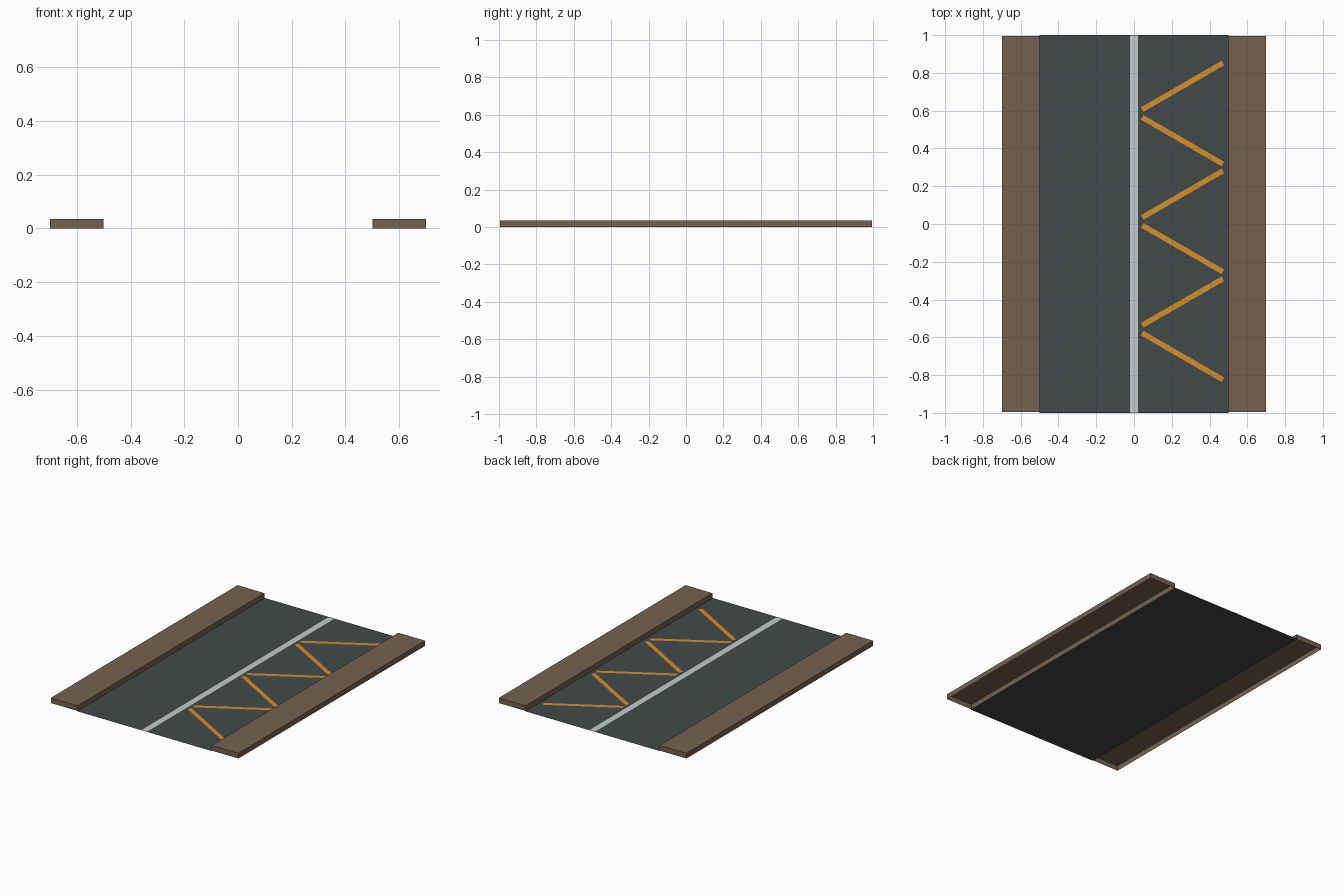
import bpy
import bmesh
import math

if "Cube" in bpy.data.objects:
    bpy.data.objects.remove(bpy.data.objects["Cube"])


def material(name, r, g, b):
    """Flat colour from 0-255 screen values, stored as linear."""
    lin = [(c / 255 / 12.92) if c < 11 else ((c / 255 + 0.055) / 1.055) ** 2.4 for c in (r, g, b)]
    m = bpy.data.materials.new(name)
    m.diffuse_color = (*lin, 1)
    m.use_nodes = True
    m.node_tree.nodes["Principled BSDF"].inputs["Base Color"].default_value = m.diffuse_color
    return m


asphalt = material("asphalt", 66, 73, 73)
paint_white = material("white paint", 198, 203, 204)
paint_orange = material("orange paint", 212, 142, 44)
kerb_brown = material("brown kerb", 117, 97, 79)


def add(name, bm, mat):
    me = bpy.data.meshes.new(name)
    bm.to_mesh(me)
    bm.free()
    me.materials.append(mat)
    ob = bpy.data.objects.new(name, me)
    bpy.context.collection.objects.link(ob)
    return ob


def plate(name, length, width, mat, loc=(0, 0, 0), angle=0):
    """Flat single-sheet rectangle, length along its own x."""
    bm = bmesh.new()
    bmesh.ops.create_grid(bm, x_segments=1, y_segments=1, size=0.5)
    bmesh.ops.scale(bm, vec=(length, width, 1), verts=bm.verts)
    ob = add(name, bm, mat)
    ob.location = loc
    ob.rotation_euler.z = angle
    return ob


# Road surface and centre line
plate("road", 1.0, 2.0, asphalt)
plate("centre_line", 0.042, 2.0, paint_white, (0, 0, 0.001))

# Raised pavements, open underneath
for side, label in ((-1, "left"), (1, "right")):
    bm = bmesh.new()
    bmesh.ops.create_cube(bm, size=1)
    bmesh.ops.scale(bm, vec=(0.2, 1.99, 0.035), verts=bm.verts)
    bmesh.ops.translate(bm, vec=(side * 0.6, 0, 0.0175), verts=bm.verts)
    bm.normal_update()
    bmesh.ops.delete(bm, geom=[f for f in bm.faces if f.normal.z < -0.5], context='FACES')
    add(f"{label}_pavement", bm, kerb_brown)

# Zigzag parking strokes in the right lane, three mirrored pairs
for i, y in enumerate((0.585, 0.014, -0.557)):
    for sign in (1, -1):
        plate(f"zigzag_stroke_{i}_{'up' if sign > 0 else 'down'}", 0.493, 0.028, paint_orange,
              (0.257, y + sign * 0.144, 0.001), sign * math.radians(30))
